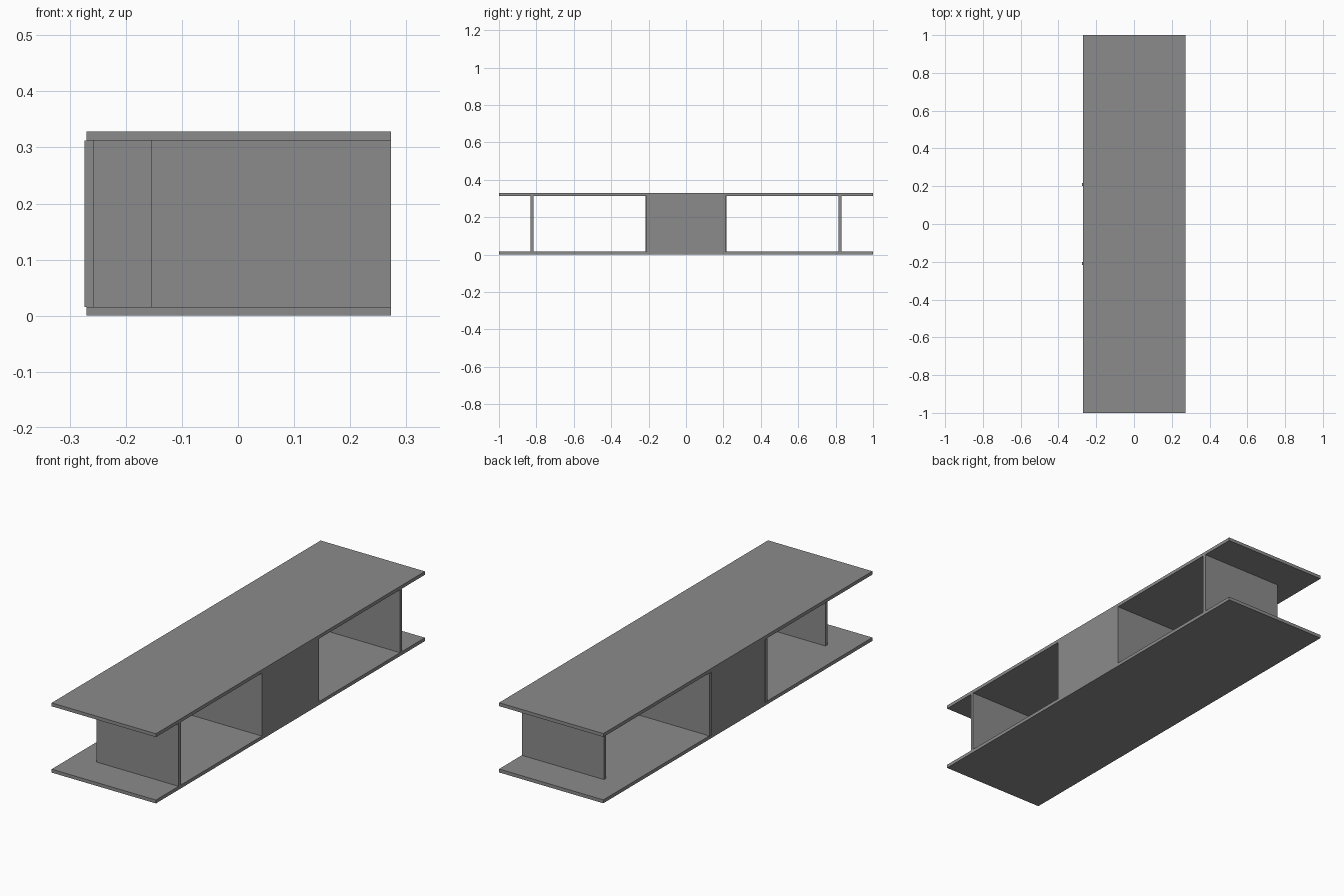
import bpy

cube = bpy.data.objects.get("Cube")
if cube:
    bpy.data.objects.remove(cube, do_unlink=True)

# Single grey finish
grey = bpy.data.materials.new("grey_board")
grey.use_nodes = True
colour = (0.26, 0.26, 0.26, 1)
grey.diffuse_color = colour
grey.node_tree.nodes["Principled BSDF"].inputs["Base Color"].default_value = colour

LEFT, RIGHT = 0.273, -0.27      # board edges in x
T = 0.016                       # board thickness
H = 0.328                       # overall height


def board(name, x, y, z=(T, H - T)):
    """Box spanning the given (low, high) ranges."""
    ranges = (x, y, z)
    bpy.ops.mesh.primitive_cube_add(size=1, location=[sum(r) / 2 for r in ranges])
    ob = bpy.context.object
    ob.name = name
    ob.scale = [r[1] - r[0] for r in ranges]
    bpy.ops.object.transform_apply(location=False, rotation=False, scale=True)
    ob.data.materials.append(grey)
    return ob


# Long top and bottom boards
board("bottom_board", (RIGHT, LEFT), (-1, 1), (0, T))
board("top_board", (RIGHT, LEFT), (-1, 1), (H - T, H))

# Uprights, mirrored front and back
for side, s in (("front", -1), ("back", 1)):
    def span(a, b):
        return tuple(sorted((s * a, s * b)))

    board(side + "_end_upright", (-0.155, LEFT), span(0.815, 0.831))
    board(side + "_middle_upright", (-0.257, LEFT - T), span(0.198, 0.212))
    board(side + "_edge_strip", (-0.274, -0.257), span(0.2, 0.216))

# Panels closing the middle compartment
board("left_middle_panel", (LEFT - T, LEFT), (-0.212, 0.212))
board("right_middle_panel", (RIGHT, RIGHT + T), (-0.2, 0.2))
